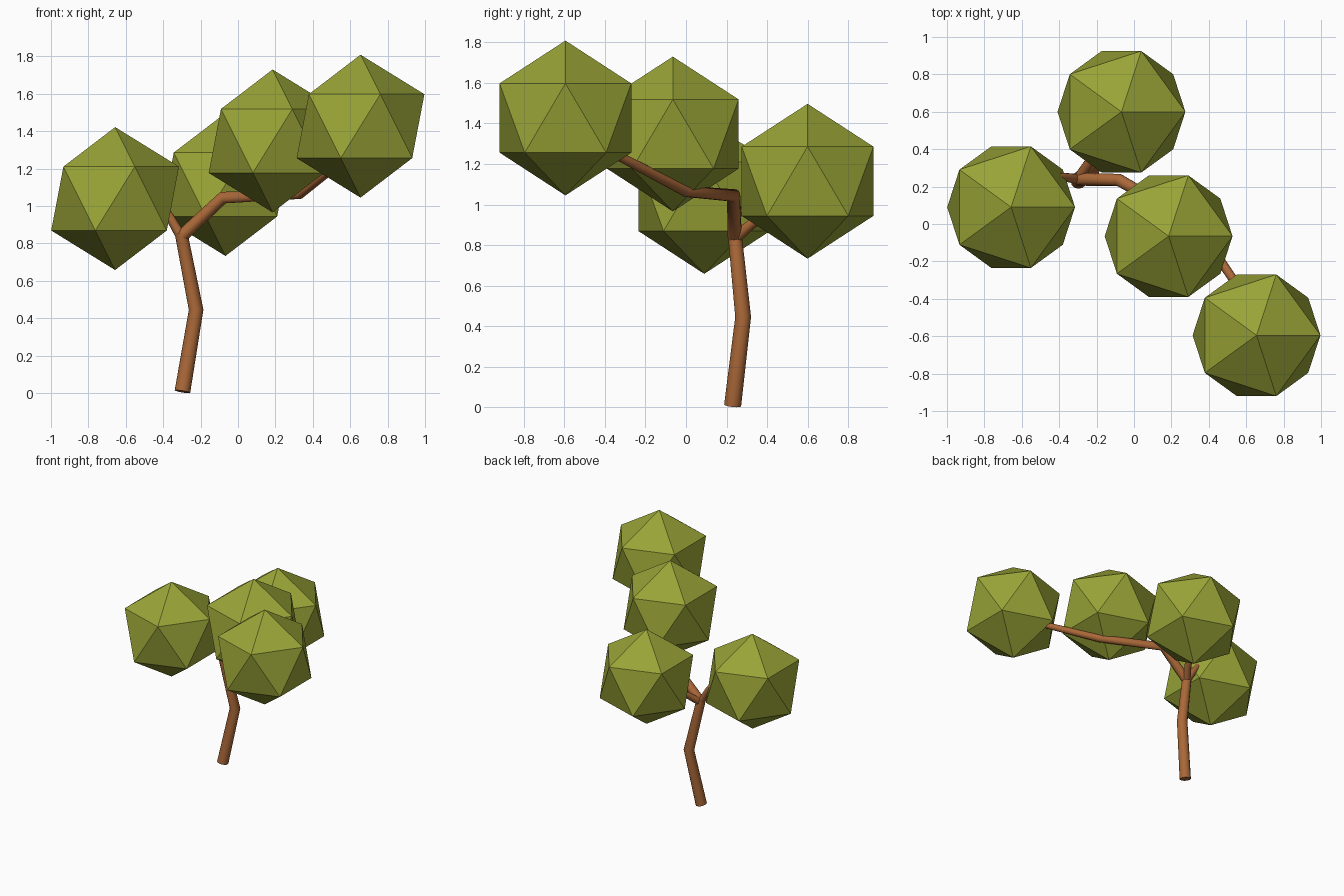
import bpy, bmesh, math
from mathutils import Vector

if "Cube" in bpy.data.objects:
    bpy.data.objects.remove(bpy.data.objects["Cube"])


def material(name, color):
    m = bpy.data.materials.new(name)
    m.diffuse_color = (*color, 1)
    m.use_nodes = True
    m.node_tree.nodes["Principled BSDF"].inputs["Base Color"].default_value = m.diffuse_color
    return m


bark = material("brown bark", (0.40, 0.138, 0.04))
leaf = material("olive leaf", (0.32, 0.37, 0.038))


def finish(bm, name, mat):
    mesh = bpy.data.meshes.new(name)
    bmesh.ops.recalc_face_normals(bm, faces=bm.faces)
    bm.to_mesh(mesh)
    bm.free()
    mesh.materials.append(mat)
    obj = bpy.data.objects.new(name, mesh)
    bpy.context.collection.objects.link(obj)
    return obj


def limb(name, path, sides=12):
    """Tapered tube through (x, y, z, radius) points with mitred joints."""
    bm = bmesh.new()
    pts = [Vector(p[:3]) for p in path]
    n = len(pts)
    side = Vector((1, 0, 0))
    rings = []
    for i, p in enumerate(pts):
        a = (pts[i] - pts[max(i - 1, 0)]).normalized()
        b = (pts[min(i + 1, n - 1)] - pts[i]).normalized()
        t = (a + b).normalized()
        u = (side - t * side.dot(t)).normalized()   # carry the frame along
        side = u
        v = t.cross(u)
        r = path[i][3]
        rings.append([bm.verts.new(p + r * (u * math.cos(k * math.tau / sides)
                                            + v * math.sin(k * math.tau / sides)))
                      for k in range(sides)])
    for lo, hi in zip(rings, rings[1:]):
        for k in range(sides):
            j = (k + 1) % sides
            bm.faces.new((lo[k], lo[j], hi[j], hi[k])).smooth = True
    bm.faces.new(rings[0])
    bm.faces.new(rings[-1])
    # keep the caps and bends crisp
    for e in bm.edges:
        if any(len(f.verts) > 4 for f in e.link_faces):
            e.smooth = False
    return finish(bm, name, bark)


# Trunk, leaning right then back left
limb("trunk", [(-0.297, 0.23, 0.008, 0.042), (-0.224, 0.282, 0.445, 0.039),
               (-0.305, 0.24, 0.86, 0.034)])
# Long branch reaching to the front right
limb("long_branch", [(-0.30, 0.24, 0.84, 0.035), (-0.08, 0.235, 1.045, 0.034),
                     (0.33, 0.0, 1.065, 0.028), (0.60, -0.40, 1.275, 0.022)])
# Short branches to the left and back
limb("left_branch", [(-0.30, 0.24, 0.83, 0.028), (-0.37, 0.25, 0.95, 0.023),
                     (-0.46, 0.25, 1.06, 0.02)])
limb("back_branch", [(-0.30, 0.24, 0.83, 0.028), (-0.24, 0.33, 0.91, 0.025),
                     (-0.20, 0.44, 0.96, 0.02)])

# Foliage balls: flat-faced icosahedra
for name, centre in (("left_foliage", (-0.657, 0.09, 1.04)),
                     ("back_foliage", (-0.067, 0.60, 1.115)),
                     ("middle_foliage", (0.185, -0.065, 1.348)),
                     ("front_foliage", (0.655, -0.595, 1.427))):
    bm = bmesh.new()
    bmesh.ops.create_icosphere(bm, subdivisions=1, radius=0.382)
    finish(bm, name, leaf).location = centre
